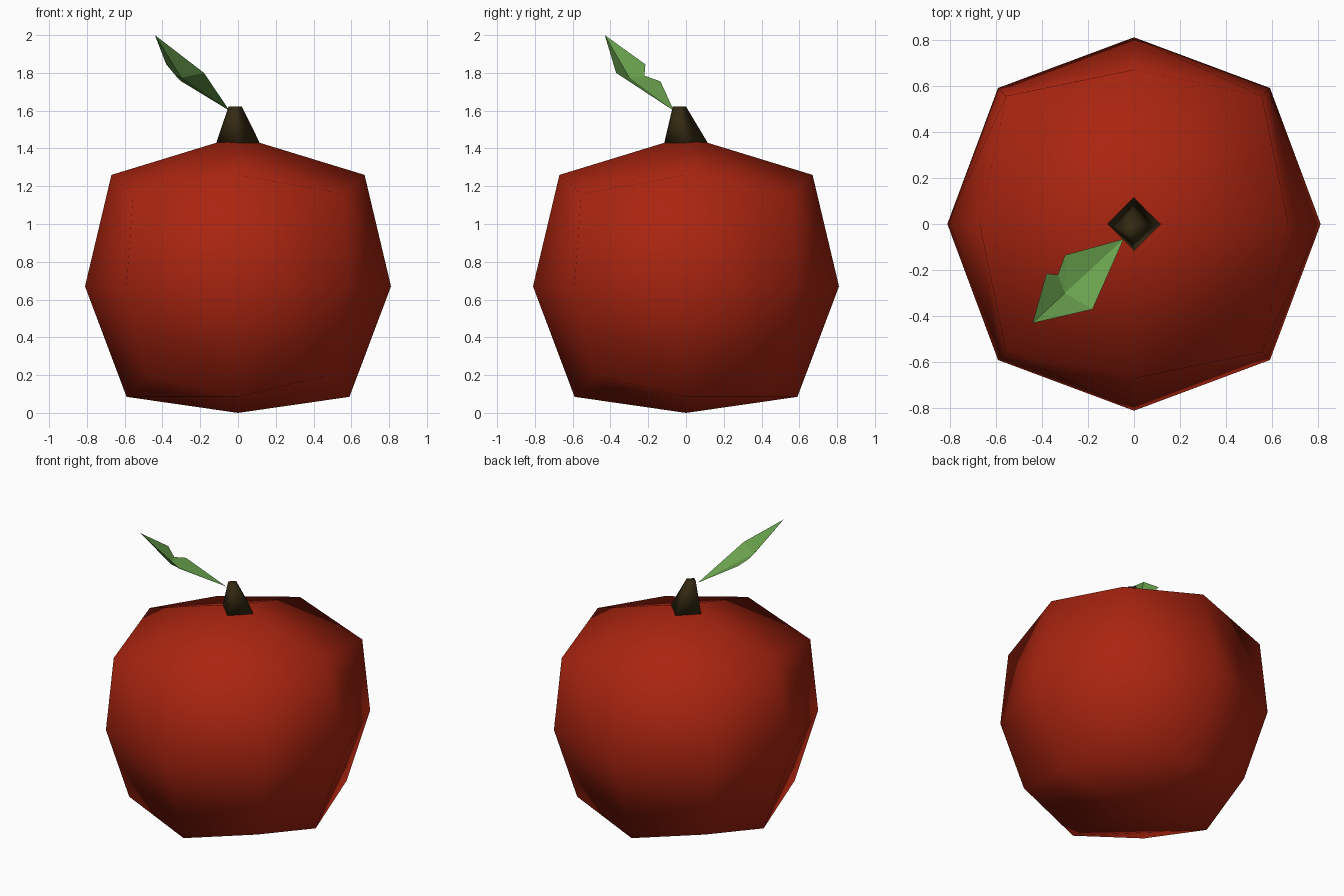
import bpy, bmesh, math

if "Cube" in bpy.data.objects:
    bpy.data.objects.remove(bpy.data.objects["Cube"])


def material(name, color):
    m = bpy.data.materials.new(name)
    m.diffuse_color = (*color, 1)
    m.use_nodes = True
    m.node_tree.nodes["Principled BSDF"].inputs["Base Color"].default_value = m.diffuse_color
    return m


def add_object(name, bm, mat, smooth):
    mesh = bpy.data.meshes.new(name)
    for f in bm.faces:
        f.smooth = smooth
    bm.to_mesh(mesh)
    bm.free()
    mesh.materials.append(mat)
    ob = bpy.data.objects.new(name, mesh)
    bpy.context.collection.objects.link(ob)
    return ob


red = material("fruit_red", (0.40, 0.018, 0.005))
brown = material("stem_brown", (0.034, 0.022, 0.006))
green = material("leaf_green", (0.15, 0.38, 0.08))

# Fruit body: a cube cut once per side, rounded by the kind of each vertex
# level -> (pole height, edge radius, edge height, corner radius, corner height)
LEVELS = {
    1: (1.465, 0.67, 1.26, 0.555, 1.16),
    0: (0.67, 0.81, 0.67, 0.59, 0.67),
    -1: (0.0, 0.59, 0.085, 0.486, 0.20),
}
bm = bmesh.new()
bmesh.ops.create_cube(bm, size=2)
bmesh.ops.subdivide_edges(bm, edges=bm.edges[:], cuts=1, use_grid_fill=True)
for v in bm.verts:
    sx, sy, sz = (round(c) for c in v.co)
    pole_z, edge_r, edge_z, corner_r, corner_z = LEVELS[sz]
    kind = abs(sx) + abs(sy)
    r, z = ((0, pole_z), (edge_r, edge_z), (corner_r, corner_z))[kind]
    v.co = (sx * r, sy * r, z)
add_object("fruit_body", bm, red, True)

# Stem: four-sided taper leaning slightly to the front left
bm = bmesh.new()
rings = []
for cx, cy, z, r in ((0, 0, 1.43, 0.115), (-0.015, -0.035, 1.622, 0.035)):
    rings.append([bm.verts.new((cx + r * math.cos(i * math.pi / 2),
                                cy + r * math.sin(i * math.pi / 2), z))
                  for i in range(4)])
low, high = rings
for i in range(4):
    j = (i + 1) % 4
    bm.faces.new((low[i], low[j], high[j], high[i]))
bm.faces.new(high)
bm.faces.new(low[::-1])
add_object("stem", bm, brown, True)

# Leaf: folded sheet fanned around its midrib, with a notch on one side
outline = [(-0.045, -0.065, 1.60), (-0.18, -0.37, 1.80), (-0.44, -0.43, 2.0),
           (-0.38, -0.215, 1.845), (-0.33, -0.22, 1.785), (-0.30, -0.135, 1.755)]
bm = bmesh.new()
rib = bm.verts.new((-0.30, -0.30, 1.775))
edge = [bm.verts.new(p) for p in outline]
for i in range(len(edge)):
    a, b = edge[i], edge[(i + 1) % len(edge)]
    bm.faces.new((rib, b, a))
bmesh.ops.recalc_face_normals(bm, faces=bm.faces[:])
if sum(f.normal.z for f in bm.faces) < 0:
    bmesh.ops.reverse_faces(bm, faces=bm.faces[:])
add_object("leaf", bm, green, False)
